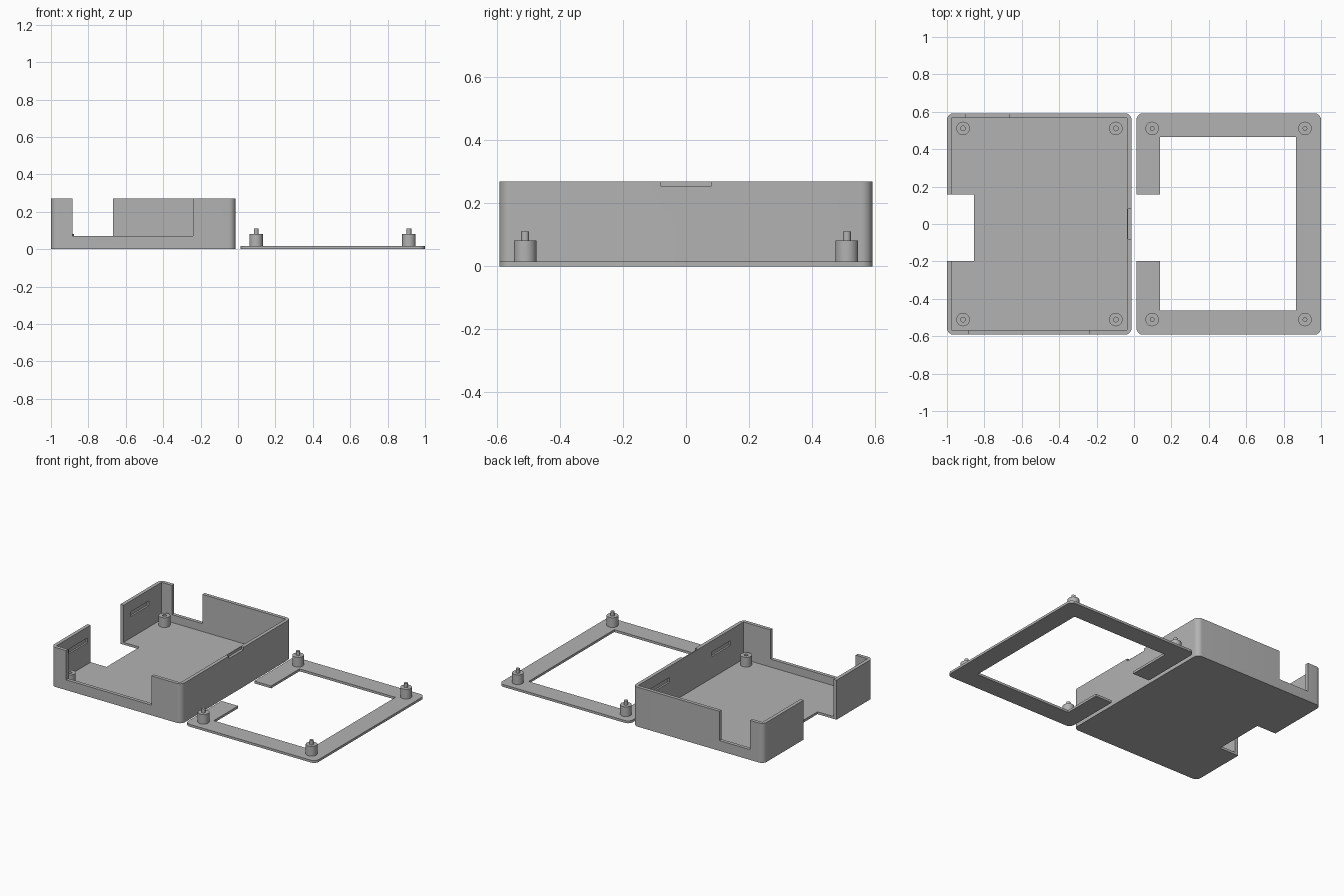
import bpy
import bmesh
from math import radians, tau
from mathutils import Matrix, Vector

if "Cube" in bpy.data.objects:
    bpy.data.objects.remove(bpy.data.objects["Cube"], do_unlink=True)

grey = bpy.data.materials.new("plain grey")
grey.use_nodes = True
grey.diffuse_color = (0.45, 0.45, 0.45, 1)
grey.node_tree.nodes["Principled BSDF"].inputs["Base Color"].default_value = grey.diffuse_color

HALF_Y, FLOOR, HEIGHT, RADIUS = 0.592, 0.016, 0.27, 0.036
GAP, WALL = 0.013, 0.024
POST_R, PIN_R, POST_TOP, PIN_TOP = 0.036, 0.0125, 0.082, 0.11


def add_object(name, bm):
    bmesh.ops.recalc_face_normals(bm, faces=bm.faces)
    mesh = bpy.data.meshes.new(name)
    bm.to_mesh(mesh)
    bm.free()
    mesh.materials.append(grey)
    obj = bpy.data.objects.new(name, mesh)
    bpy.context.collection.objects.link(obj)
    return obj


def activate(obj):
    bpy.ops.object.select_all(action="DESELECT")
    obj.select_set(True)
    bpy.context.view_layer.objects.active = obj


def smooth(obj):
    activate(obj)
    bpy.ops.object.shade_smooth_by_angle(angle=radians(30))


def block(name, xs, ys, zs, radius=0):
    """Box between limits, with optional rounded upright edges."""
    low, high = map(Vector, zip(xs, ys, zs))
    bm = bmesh.new()
    bmesh.ops.create_cube(bm, size=1)
    bm.transform(Matrix.Translation((low + high) / 2) @ Matrix.Diagonal((high - low).to_4d()))
    if radius:
        upright = [e for e in bm.edges if abs(e.verts[0].co.z - e.verts[1].co.z) > 1e-4]
        bmesh.ops.bevel(bm, geom=upright, offset=radius, segments=8,
                        profile=0.5, affect="EDGES")
    return add_object(name, bm)


def cut(obj, *limits):
    cutter = block("cutter", *limits)
    cutter.hide_render = True
    mod = obj.modifiers.new("cut", "BOOLEAN")
    mod.operation, mod.solver, mod.object = "DIFFERENCE", "EXACT", cutter
    activate(obj)
    bpy.ops.object.modifier_apply(modifier=mod.name)
    bpy.data.objects.remove(cutter, do_unlink=True)


def lathe(name, profile, x, y):
    bm = bmesh.new()
    verts = [bm.verts.new((r, 0, z)) for r, z in profile]
    edges = [bm.edges.new(pair) for pair in zip(verts, verts[1:])]
    bmesh.ops.spin(bm, geom=verts + edges, axis=(0, 0, 1), cent=(0, 0, 0),
                   angle=tau, steps=32, use_duplicate=False)
    bmesh.ops.remove_doubles(bm, verts=bm.verts, dist=1e-5)
    obj = add_object(name, bm)
    obj.location = (x, y, 0)
    smooth(obj)


# Open tray with a hollow inside
tray = block("case_tray", (-1, -GAP), (-HALF_Y, HALF_Y), (0, HEIGHT), RADIUS)
cut(tray, (-1 + WALL, -GAP - WALL), (-HALF_Y + WALL, HALF_Y - WALL), (FLOOR, 1))

# Port openings in the front and back walls, and the side notch through the floor
side_notch = (-0.198, 0.158)
cut(tray, (-0.886, -0.24), (-1, -0.5), (0.07, 1))
cut(tray, (-0.897, -0.667), (0.5, 1), (0.07, 1))
cut(tray, (-2, -0.856), side_notch, (-1, 1))

# Finger recess in the rim
cut(tray, (-0.031, 1), (-0.08, 0.08), (0.253, 1))

# Shallow latch slots inside the two side walls
for x in (-1 + WALL, -GAP - WALL):
    for ys in ((-0.43, -0.23), (0.23, 0.43)):
        cut(tray, (x - 0.012, x + 0.012), ys, (0.163, 0.195))
smooth(tray)

# Flat lid frame with its window and side notch
lid = block("lid_frame", (GAP, 1), (-HALF_Y, HALF_Y), (0, FLOOR), RADIUS)
cut(lid, (0.14, 0.866), (-0.462, 0.464), (-1, 1))
cut(lid, (-1, 0.2), side_notch, (-1, 1))
smooth(lid)

# Hollow posts in the tray and pinned posts on the lid
base = FLOOR - 0.004
socket = [(0, FLOOR + 0.004), (PIN_R, FLOOR + 0.004), (PIN_R, POST_TOP),
          (POST_R, POST_TOP), (POST_R, base), (0, base)]
pin = [(0, base), (POST_R, base), (POST_R, POST_TOP),
       (PIN_R, POST_TOP), (PIN_R, PIN_TOP), (0, PIN_TOP)]
for y, end in ((-0.511, "front"), (0.511, "back")):
    for x, side in ((0.097, "inner"), (0.914, "outer")):
        lathe(f"tray_socket_post_{end}_{side}", socket, -x, y)
        lathe(f"lid_pin_post_{end}_{side}", pin, x, y)
